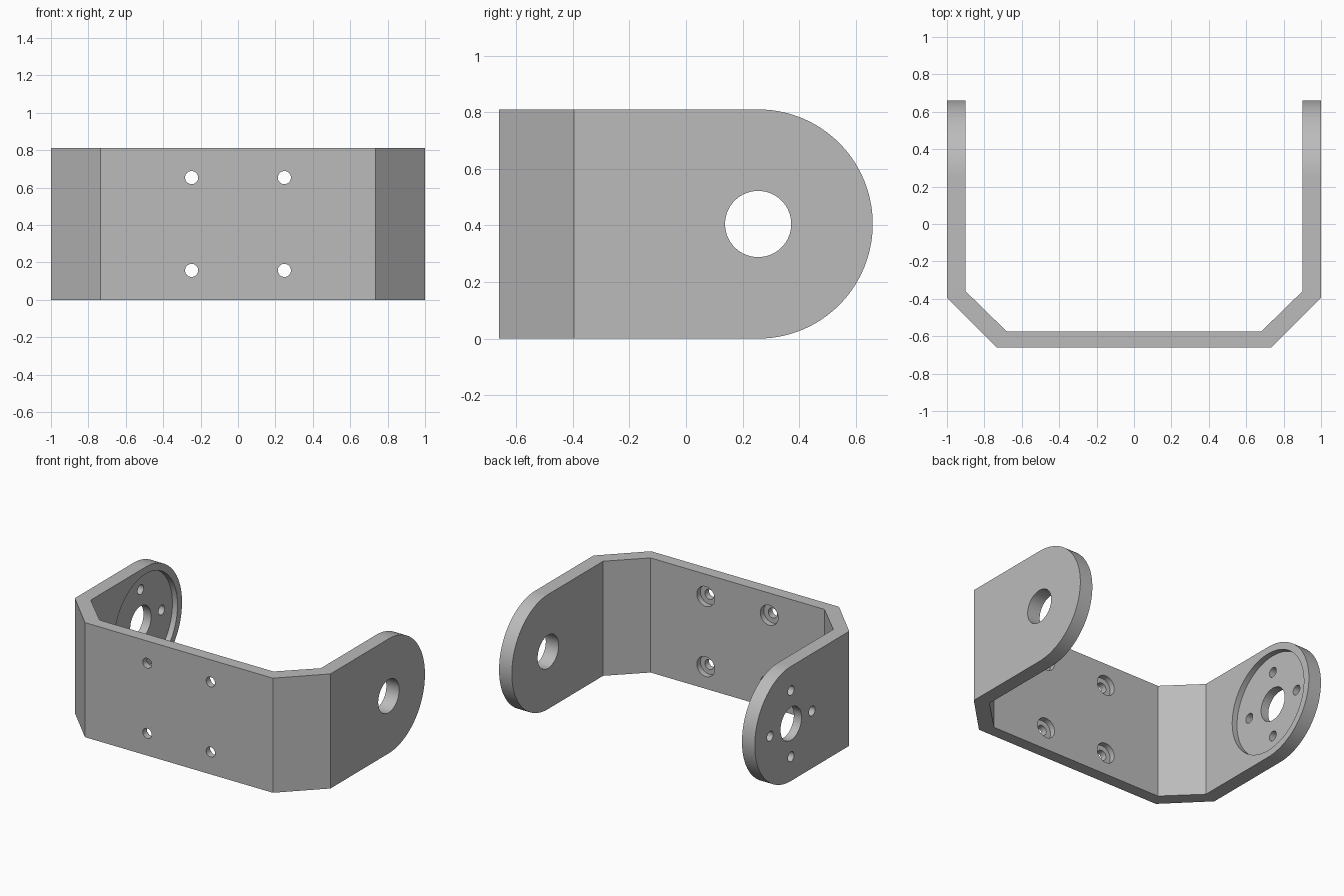
import bpy
import bmesh
import math
from mathutils import Matrix, Vector

R = 0.405            # half the bracket height, also the arm end radius
PIVOT_Y = 0.255      # centre of the arm holes

if "Cube" in bpy.data.objects:
    bpy.data.objects.remove(bpy.data.objects["Cube"], do_unlink=True)

grey = bpy.data.materials.new("grey metal")
grey.use_nodes = True
colour = (0.5, 0.5, 0.5, 1)
grey.diffuse_color = colour
grey.node_tree.nodes["Principled BSDF"].inputs["Base Color"].default_value = colour


def prism(name, points, offset):
    """Extrude a flat outline along an offset into a solid."""
    bm = bmesh.new()
    face = bm.faces.new([bm.verts.new(p) for p in points])
    new = bmesh.ops.extrude_face_region(bm, geom=[face])["geom"]
    bmesh.ops.translate(bm, vec=Vector(offset),
                        verts=[v for v in new if isinstance(v, bmesh.types.BMVert)])
    bmesh.ops.recalc_face_normals(bm, faces=bm.faces)
    return to_object(name, bm)


def cylinder(name, centre, radius, depth, axis):
    bm = bmesh.new()
    turn = Matrix.Rotation(math.pi / 2, 4, "Y" if axis == "X" else "X")
    bmesh.ops.create_cone(bm, cap_ends=True, segments=64, radius1=radius,
                          radius2=radius, depth=depth,
                          matrix=Matrix.Translation(centre) @ turn)
    return to_object(name, bm)


def to_object(name, bm):
    mesh = bpy.data.meshes.new(name)
    bm.to_mesh(mesh)
    bm.free()
    mesh.materials.append(grey)
    obj = bpy.data.objects.new(name, mesh)
    bpy.context.collection.objects.link(obj)
    return obj


def combine(target, tool, operation):
    """Apply a boolean and discard the tool object."""
    mod = target.modifiers.new("cut", "BOOLEAN")
    mod.operation, mod.solver, mod.object = operation, "EXACT", tool
    bpy.context.view_layer.objects.active = target
    bpy.ops.object.modifier_apply(modifier=mod.name)
    bpy.data.objects.remove(tool, do_unlink=True)


# Bent strip: U outline with chamfered corners, mirrored left to right
half = [(1, 0.8), (1, -0.395), (0.735, -0.66)]
inner = [(0.68, -0.575), (0.9, -0.36), (0.9, 0.8)]
outline = half + [(-x, y) for x, y in reversed(half)]
outline += [(-x, y) for x, y in reversed(inner)] + inner
bracket = prism("bracket", [(x, y, -0.1) for x, y in outline], (0, 0, 1.1))

# Side silhouette rounds the arm ends
angles = [math.pi * (i / 64 - 0.5) for i in range(65)]
side = [(-1.2, PIVOT_Y + R * math.cos(a), R + R * math.sin(a)) for a in angles]
side += [(-1.2, -1, 2 * R), (-1.2, -1, 0)]
combine(bracket, prism("side_outline", side, (2.4, 0, 0)), "INTERSECT")

# Large pivot hole in each arm
for x in (-0.95, 0.95):
    combine(bracket, cylinder("pivot_hole", (x, PIVOT_Y, R), 0.117, 0.4, "X"), "DIFFERENCE")

# Round recess and four screw holes in the right arm
combine(bracket, cylinder("recess", (-0.84, PIVOT_Y, R), 0.355, 0.2, "X"), "DIFFERENCE")
for dy, dz in ((1, 0), (-1, 0), (0, 1), (0, -1)):
    centre = (-0.95, PIVOT_Y + 0.234 * dy, R + 0.234 * dz)
    combine(bracket, cylinder("arm_hole", centre, 0.034, 0.4, "X"), "DIFFERENCE")

# Counterbored screw holes in the front plate
for x in (-0.248, 0.248):
    for z in (R - 0.248, R + 0.248):
        combine(bracket, cylinder("plate_hole", (x, -0.6, z), 0.035, 0.4, "Y"), "DIFFERENCE")
        combine(bracket, cylinder("counterbore", (x, -0.515, z), 0.07, 0.2, "Y"), "DIFFERENCE")

bpy.ops.object.select_all(action="DESELECT")
bracket.select_set(True)
bpy.context.view_layer.objects.active = bracket
bpy.ops.object.shade_smooth_by_angle(angle=math.radians(30))
